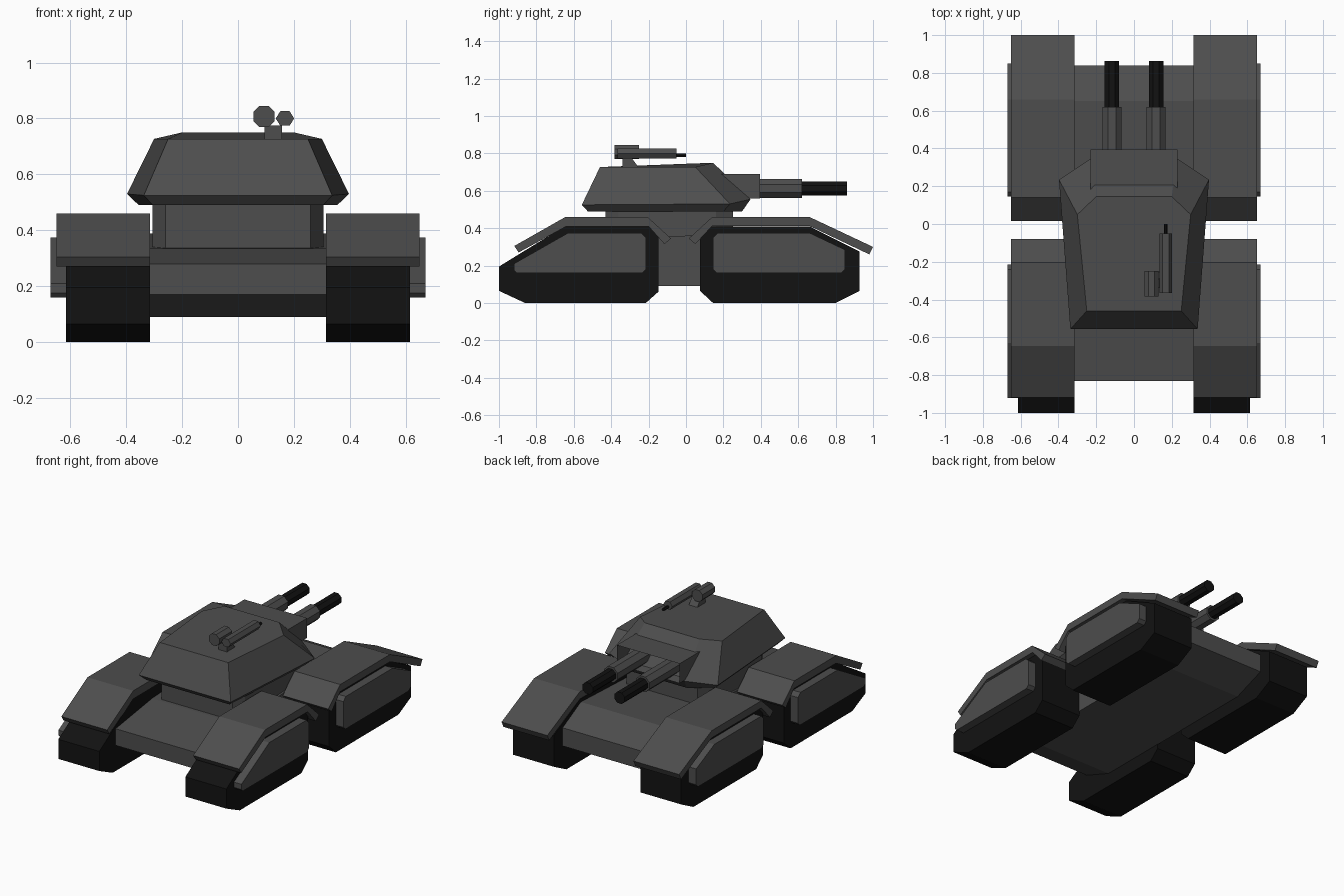
import bpy, bmesh, math
from mathutils import Vector

if "Cube" in bpy.data.objects:
    bpy.data.objects.remove(bpy.data.objects["Cube"])


def material(name, v):
    m = bpy.data.materials.new(name)
    m.diffuse_color = (v, v, v, 1)
    m.use_nodes = True
    m.node_tree.nodes["Principled BSDF"].inputs["Base Color"].default_value = m.diffuse_color
    return m


GREY = material("dark_grey", 0.075)
BLACK = material("black", 0.006)


def loft(name, rings, mat=GREY):
    """Skin a stack of equal-length rings and cap both ends."""
    bm = bmesh.new()
    rows = [[bm.verts.new(p) for p in r] for r in rings]
    n = len(rows[0])
    for a, b in zip(rows, rows[1:]):
        for i in range(n):
            j = (i + 1) % n
            bm.faces.new((a[i], a[j], b[j], b[i]))
    bm.faces.new(rows[0][::-1])
    bm.faces.new(rows[-1])
    bmesh.ops.recalc_face_normals(bm, faces=bm.faces)
    me = bpy.data.meshes.new(name)
    bm.to_mesh(me)
    bm.free()
    ob = bpy.data.objects.new(name, me)
    bpy.context.collection.objects.link(ob)
    me.materials.append(mat)
    return ob


def side_profile(name, pts, x0, x1, mat=GREY):
    """Extrude a (y, z) profile along x."""
    return loft(name, [[(x, y, z) for y, z in pts] for x in (x0, x1)], mat)


def both_sides(pts):
    """Complete a half ring of (x, y, z) points with its mirror image."""
    return pts + [(-x, y, z) for x, y, z in reversed(pts)]


def prism(name, x, z, rx, rz, y0, y1, sides=8, turn=0.5, mat=GREY):
    """Polygonal bar along y, filling the given half width and half height."""
    k = 1 / math.cos(math.pi / sides) if turn else 1
    ang = [(i + turn) * 2 * math.pi / sides for i in range(sides)]
    return loft(name, [[(x + rx * k * math.cos(a), y, z + rz * k * math.sin(a))
                        for a in ang] for y in (y0, y1)], mat)


# Hull
side_profile("hull", [(-.83, .17), (-.83, .28), (-.45, .335), (0, .36), (.65, .388),
                      (.84, .29), (.84, .17), (.62, .09), (-.62, .09)], -.318, .318)

# Track pods, side skirts and bent fenders, on both sides
rear = {
    "track": [(-1, .065), (-1, .195), (-.65, .41), (-.2, .41), (-.148, .355),
              (-.148, .06), (-.215, 0), (-.86, 0)],
    "skirt": [(-.92, .175), (-.92, .21), (-.63, .375), (-.24, .375), (-.215, .35),
              (-.215, .18), (-.235, .16), (-.905, .16)],
    "fender": [(-.918, .305), (-.645, .46), (-.205, .46), (-.08, .345), (-.115, .315),
               (-.2, .41), (-.64, .41), (-.895, .27)]}
front = {
    "track": [(.075, .065), (.145, 0), (.8, 0), (.928, .065), (.928, .275),
              (.66, .41), (.13, .41), (.075, .355)],
    "skirt": [(.145, .18), (.145, .35), (.17, .375), (.66, .375), (.85, .285),
              (.85, .18), (.83, .16), (.165, .16)],
    "fender": [(.015, .345), (.14, .46), (.66, .46), (1, .3), (.98, .26),
               (.66, .412), (.14, .412), (.05, .315)]}
spans = {"track": (.315, .615, BLACK), "skirt": (.6, .67, GREY), "fender": (.315, .65, GREY)}
for end, parts in (("back", rear), ("front", front)):
    for part, pts in parts.items():
        x0, x1, mat = spans[part]
        for side, s in (("right", 1), ("left", -1)):
            side_profile(f"{end}_{side}_{part}", pts, s * x0, s * x1, mat)

# Turret neck
loft("turret_neck", [both_sides([(.26, -.43, z), (.305, -.36, z), (.305, .16, z),
                                 (.26, .25, z)]) for z in (.32, .5)])

# Turret shell
loft("turret", [both_sides(r) for r in (
    [(.305, -.525, .49), (.355, .2, .49), (.215, .3, .49)],
    [(.337, -.557, .525), (.397, .235, .53), (.23, .345, .555)],
    [(.25, -.46, .727), (.3, .05, .727), (.2, .145, .75)])])

# Gun housing with a recessed front
housing = side_profile("gun_housing", [(.1, .56), (.1, .69), (.395, .69), (.395, .56)],
                       -.23, .23)
bm = bmesh.new()
bm.from_mesh(housing.data)
bm.faces.ensure_lookup_table()
face = max(bm.faces, key=lambda f: f.normal.y)
bmesh.ops.inset_region(bm, faces=[face], thickness=.022)
bmesh.ops.translate(bm, verts=face.verts, vec=Vector((0, -.12, 0)))
bm.to_mesh(housing.data)
bm.free()

# Twin guns
for side, s in (("right", 1), ("left", -1)):
    prism(f"{side}_gun_sleeve", s * .117, .612, .05, .05, .25, .62)
    prism(f"{side}_gun_barrel", s * .117, .612, .038, .037, .6, .862, mat=BLACK)

# Roof gun, sight and mount
side_profile("roof_mount", [(-.34, .72), (-.34, .775), (-.29, .775), (-.25, .72)], .095, .157)
prism("roof_sight", .093, .807, .038, .038, -.383, -.25)
prism("roof_gun", .168, .8, .033, .03, -.365, -.05, sides=6, turn=0)
prism("roof_gun_muzzle", .168, .79, .01, .01, -.06, 0, sides=6, turn=0, mat=BLACK)
